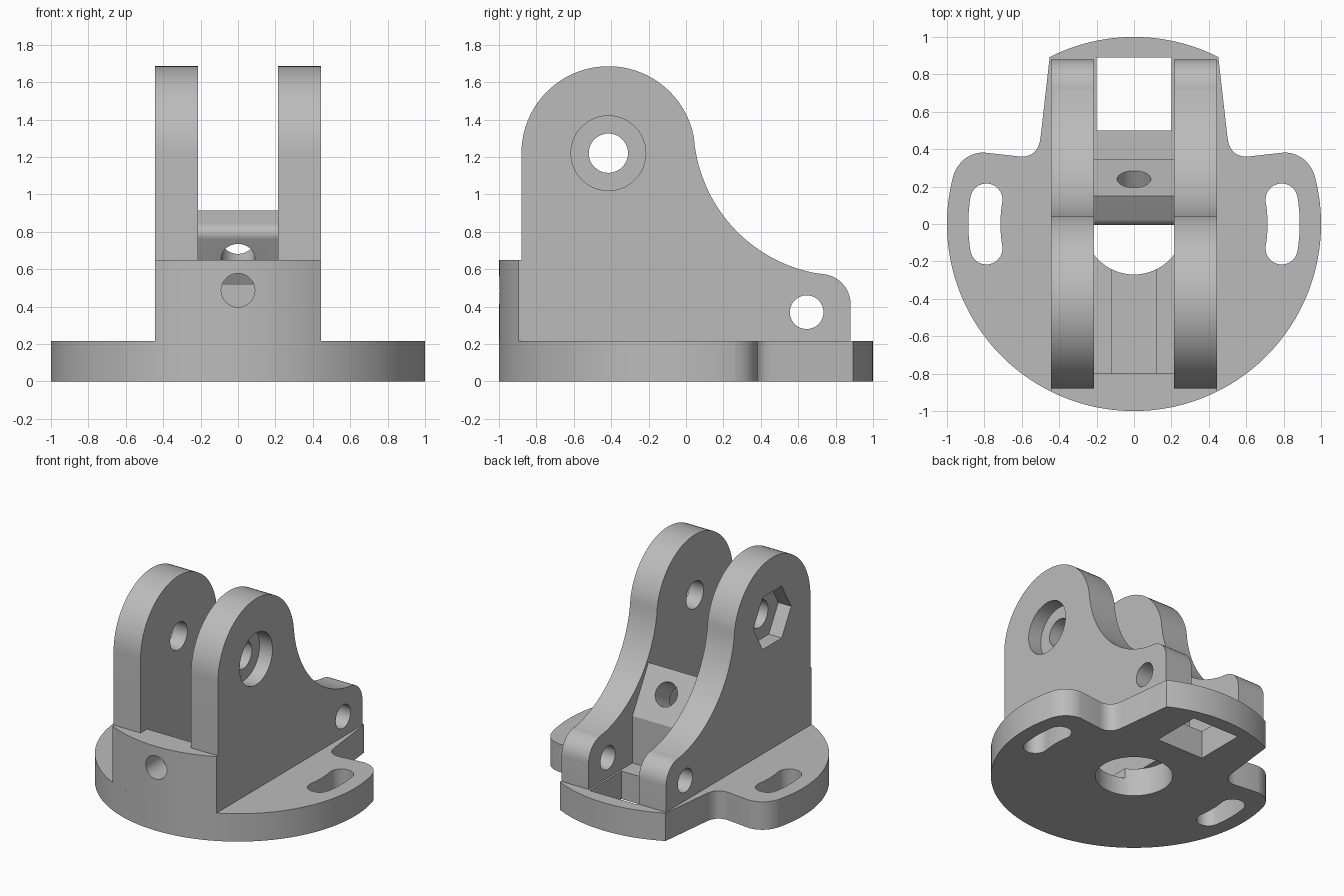
import bpy, bmesh, math
from mathutils import Matrix

if "Cube" in bpy.data.objects:
    bpy.data.objects.remove(bpy.data.objects["Cube"], do_unlink=True)

# One plain grey material
grey = bpy.data.materials.new("plain_grey")
grey.use_nodes = True
GREY = (0.5, 0.5, 0.5, 1)
grey.diffuse_color = GREY
grey.node_tree.nodes["Principled BSDF"].inputs["Base Color"].default_value = GREY

BASE_TOP = 0.215
INNER, OUTER = 0.215, 0.445


def arc(cx, cy, r, a0, a1, n=24):
    """Points on an arc, angles in degrees."""
    angles = [math.radians(a0 + (a1 - a0) * i / n) for i in range(n + 1)]
    return [(cx + r * math.cos(a), cy + r * math.sin(a)) for a in angles]


def circle(cx, cy, r, n=48):
    return arc(cx, cy, r, 0, 360, n)[:-1]


def bend(p, c, q, n=10):
    """Rounded corner from p to q around the corner point c."""
    ts = [i / n for i in range(n + 1)]
    return [tuple((1 - t) ** 2 * p[k] + 2 * t * (1 - t) * c[k] + t * t * q[k]
                  for k in (0, 1)) for t in ts]


def rect(x0, y0, x1, y1):
    return [(x0, y0), (x1, y0), (x1, y1), (x0, y1)]


def prism(name, outline, w0, w1, axis="z"):
    """Extrude a 2D outline from w0 to w1 along an axis."""
    place = {"x": lambda u, v, w: (w, u, v),
             "y": lambda u, v, w: (u, w, v),
             "z": lambda u, v, w: (u, v, w)}[axis]
    bm = bmesh.new()
    low = [bm.verts.new(place(u, v, w0)) for u, v in outline]
    high = [bm.verts.new(place(u, v, w1)) for u, v in outline]
    bm.faces.new(low)
    bm.faces.new(high)
    for i in range(len(low)):
        j = (i + 1) % len(low)
        bm.faces.new((low[i], low[j], high[j], high[i]))
    bmesh.ops.recalc_face_normals(bm, faces=bm.faces)
    mesh = bpy.data.meshes.new(name)
    bm.to_mesh(mesh)
    bm.free()
    mesh.materials.append(grey)
    obj = bpy.data.objects.new(name, mesh)
    bpy.context.collection.objects.link(obj)
    return obj


def activate(obj):
    bpy.ops.object.select_all(action="DESELECT")
    obj.select_set(True)
    bpy.context.view_layer.objects.active = obj


def cut(obj, cutter):
    """Subtract the cutter and throw it away."""
    cutter.hide_render = True
    mod = obj.modifiers.new("cut", "BOOLEAN")
    mod.operation = "DIFFERENCE"
    mod.solver = "EXACT"
    mod.object = cutter
    activate(obj)
    bpy.ops.object.modifier_apply(modifier=mod.name)
    bpy.data.objects.remove(cutter, do_unlink=True)


def finish(obj):
    activate(obj)
    bpy.ops.object.shade_smooth_by_angle(angle=math.radians(25))


# Base plate: disc with two rear notches, leaving side lugs and a tail
half = arc(0, 0, 1, -90, 15.2, 60)
half += bend((0.965, 0.262), (0.925, 0.372), (0.81, 0.383))
half += bend((0.62, 0.362), (0.515, 0.35), (0.5, 0.46))
half += arc(0, 0, 1, 63.2, 90, 16)
outline = half + [(-x, y) for x, y in reversed(half[1:-1])]
base = prism("base_plate", outline, 0, BASE_TOP)

cut(base, prism("bore", circle(0, 0, 0.27, 64), -0.1, 0.4))
cut(base, prism("rear_window", rect(-0.2, 0.5, 0.2, 0.89), -0.1, 0.4))
cut(base, prism("groove", rect(-0.12, -0.8, 0.12, -0.1), 0.137, 0.4))

# Curved adjustment slots in the lugs
SPAN, SLOT_R, SLOT_W = 9.4, 0.8, 0.086
end = math.radians(SPAN)
ex, ey = SLOT_R * math.cos(end), SLOT_R * math.sin(end)
slot = arc(0, 0, SLOT_R + SLOT_W, -SPAN, SPAN, 10)
slot += arc(ex, ey, SLOT_W, SPAN, SPAN + 180, 14)[1:]
slot += arc(0, 0, SLOT_R - SLOT_W, SPAN, -SPAN, 10)[1:]
slot += arc(ex, -ey, SLOT_W, 180 - SPAN, 360 - SPAN, 14)[1:-1]
for side in (1, -1):
    cut(base, prism("slot", [(side * x, y) for x, y in slot], -0.1, 0.4))
finish(base)

# Upright cheeks: round head, concave sweep, low rounded rear ear
PIVOT = (-0.415, 1.22)
HEAD_R = 0.465
cheek_outline = [(-0.88, BASE_TOP), (0.88, BASE_TOP)]
cheek_outline += arc(0.72, 0.414, 0.16, 0, 90, 12)
cheek_outline += arc(0.84, 1.365, 0.8, 261.5, 186.6, 32)
cheek_outline += arc(*PIVOT, HEAD_R, 6.6, 180, 40)[1:]
for side, name in ((1, "left_cheek"), (-1, "right_cheek")):
    cheek = prism(name, cheek_outline, side * INNER, side * OUTER, "x")
    cut(cheek, prism("pivot_hole", circle(*PIVOT, 0.105), -1, 1, "x"))
    cut(cheek, prism("ear_hole", circle(0.645, 0.37, 0.09), -1, 1, "x"))
    # Round bolt-head recess on one cheek, hexagonal nut recess on the other
    recess = circle(*PIVOT, 0.2) if side > 0 else circle(*PIVOT, 0.231, 6)
    cut(cheek, prism("recess", recess, side * 0.335, side * 0.6, "x"))
    finish(cheek)

# Front block: follows the rim and fills the gap between the cheeks
rim = math.degrees(math.asin(OUTER))
block_outline = arc(0, 0, 1, 270 - rim, 270 + rim, 24)
block_outline += [(OUTER, -0.88), (INNER, -0.88), (INNER, -0.8),
                  (-INNER, -0.8), (-INNER, -0.88), (-OUTER, -0.88)]
block = prism("front_block", block_outline, BASE_TOP, 0.65)
cut(block, prism("front_hole", circle(0, 0.487, 0.09), -1.2, -0.5, "y"))
finish(block)

# Cross wall: upright web with a leaning, round-nosed top
wall_outline = [(0.345, 0.577), (0.345, BASE_TOP), (0.144, BASE_TOP), (0.144, 0.515)]
wall_outline += arc(0.054, 0.79, 0.06, 210, 120, 12)
wall_outline += [(0.15, 0.915)]
wall = prism("cross_wall", wall_outline, -INNER, INNER, "x")
bolt = prism("slanted_hole", circle(0, 0, 0.09), -0.5, 0.5)
bolt.data.transform(Matrix.Translation((0, 0.24, 0.76))
                    @ Matrix.Rotation(math.radians(-60), 4, "X"))
cut(wall, bolt)
finish(wall)
